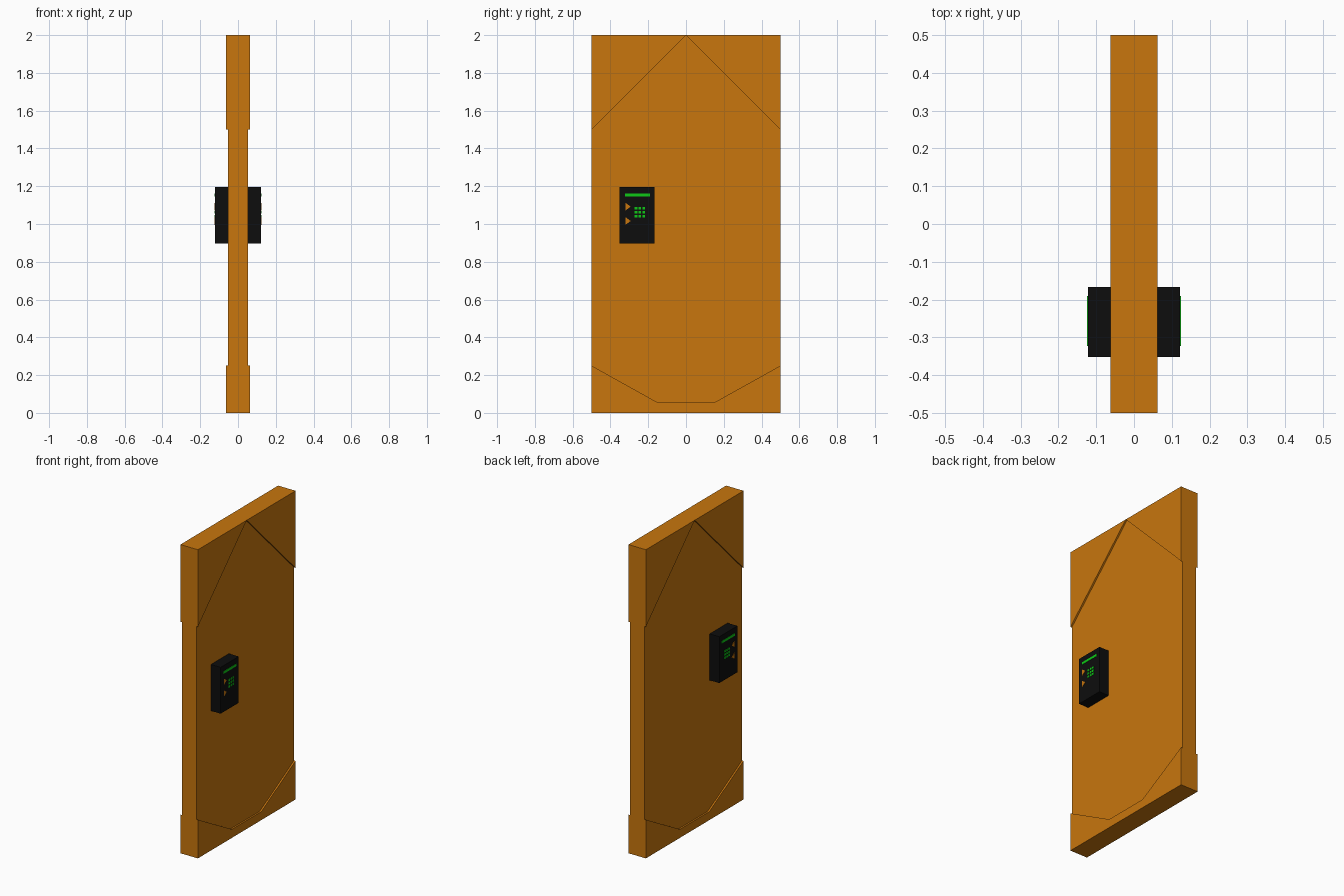
import bpy, bmesh

cube = bpy.data.objects.get("Cube")
if cube:
    bpy.data.objects.remove(cube, do_unlink=True)


def material(name, rgb):
    m = bpy.data.materials.new(name)
    m.use_nodes = True
    color = (*rgb, 1.0)
    m.diffuse_color = color
    m.node_tree.nodes["Principled BSDF"].inputs["Base Color"].default_value = color
    return m


ORANGE = material("door orange", (0.58, 0.18, 0.004))
BLACK = material("casing black", (0.004, 0.004, 0.004))
GREEN = material("display green", (0.004, 0.58, 0.008))


def prism(name, outlines, x0, x1, mat):
    """Extrude flat (y, z) outlines from x0 to x1 as one object."""
    bm = bmesh.new()
    for outline in outlines:
        face = bm.faces.new([bm.verts.new((x0, y, z)) for y, z in outline])
        out = bmesh.ops.extrude_face_region(bm, geom=[face])
        moved = [g for g in out["geom"] if isinstance(g, bmesh.types.BMVert)]
        bmesh.ops.translate(bm, verts=moved, vec=(x1 - x0, 0, 0))
    bmesh.ops.recalc_face_normals(bm, faces=bm.faces)
    mesh = bpy.data.meshes.new(name)
    bm.to_mesh(mesh)
    bm.free()
    mesh.materials.append(mat)
    obj = bpy.data.objects.new(name, mesh)
    bpy.context.collection.objects.link(obj)
    return obj


def rect(y0, y1, z0, z1):
    return [(y0, z0), (y1, z0), (y1, z1), (y0, z1)]


CORE, FRAME, CASE = 0.052, 0.0625, 0.122   # half thicknesses

# Door slab with the corners cut off where the thicker frame parts sit
prism("door_slab", [[(-0.5, 0.25), (-0.15, 0.055), (0.15, 0.055), (0.5, 0.25),
                     (0.5, 1.5), (0, 2), (-0.5, 1.5)]], -CORE, CORE, ORANGE)

# Thicker top corners and bottom kick plate
prism("top_corners", [[(s * 0.5, 1.5), (s * 0.5, 2), (0, 2)] for s in (-1, 1)],
      -FRAME, FRAME, ORANGE)
prism("bottom_plate", [[(-0.5, 0), (0.5, 0), (0.5, 0.25), (0.15, 0.055),
                        (-0.15, 0.055), (-0.5, 0.25)]], -FRAME, FRAME, ORANGE)

# Keypad lock on both sides of the door
keys = [rect(y - 0.007, y + 0.007, z - 0.007, z + 0.007)
        for y in (-0.265, -0.244, -0.223) for z in (1.041, 1.062, 1.083)]
arrows = [[(-0.32, z - 0.02), (-0.293, z), (-0.32, z + 0.02)] for z in (1.016, 1.092)]

for side, s in (("left", 1), ("right", -1)):
    prism(f"{side}_lock_case", [rect(-0.352, -0.167, 0.897, 1.197)],
          s * CORE, s * CASE, BLACK)
    for part, outlines, mat in (
            ("display_bar", [rect(-0.323, -0.19, 1.145, 1.161)], GREEN),
            ("keypad", keys, GREEN),
            ("arrows", arrows, ORANGE)):
        prism(f"{side}_{part}", outlines, s * (CASE - 0.001), s * (CASE + 0.002), mat)
